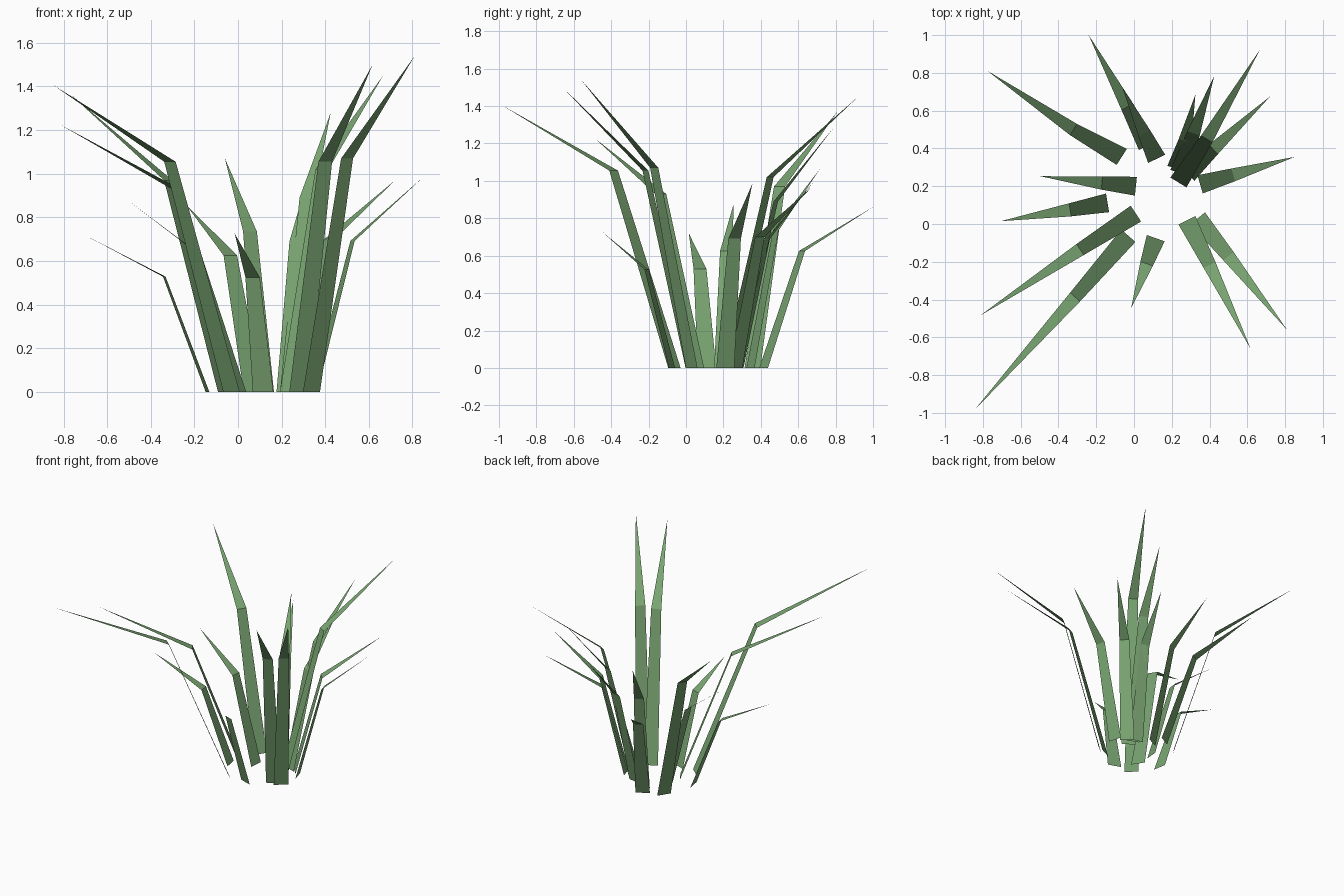
import bpy
from mathutils import Vector

cube = bpy.data.objects.get("Cube")
if cube:
    bpy.data.objects.remove(cube, do_unlink=True)

# One flat leaf green
green = bpy.data.materials.new("leaf_green")
green.use_nodes = True
color = (0.19, 0.37, 0.165, 1)
green.diffuse_color = color
bsdf = green.node_tree.nodes["Principled BSDF"]
bsdf.inputs["Base Color"].default_value = color
bsdf.inputs["Roughness"].default_value = 0.9

BASE_WIDTH, BEND_WIDTH = 0.1, 0.07


def blade(name, base, bend, tip):
    """Flat two-part blade: a tapering strip up to the bend, then a pointed tip."""
    base, bend, tip = Vector((*base, 0)), Vector(bend), Vector(tip)
    lean = tip - base
    side = Vector((lean.y, -lean.x, 0)).normalized()
    b, m = side * BASE_WIDTH / 2, side * BEND_WIDTH / 2
    mesh = bpy.data.meshes.new(name)
    mesh.from_pydata([base - b, base + b, bend + m, bend - m, tip], [],
                     [(0, 1, 2, 3), (3, 2, 4)])
    mesh.materials.append(green)
    obj = bpy.data.objects.new(name, mesh)
    bpy.context.collection.objects.link(obj)


# Base (x, y), bend and tip of each blade, grouped by side of the tuft
blades = {
    "back_right": [
        ((-.065, .355), (-.32, .5, .97), (-.775, .81), 1.37),
        ((.07, .415), (-.035, .62, .625), (-.24, 1.0), .86),
        ((.12, .345), (.055, .48, .735), (-.06, .72), 1.07),
    ],
    "back_left": [
        ((.225, .295), (.27, .44, .69), (.325, .685), 1.0),
        ((.24, .27), (.315, .48, .89), (.425, .785), 1.28),
        ((.235, .22), (.385, .45, 1.02), (.665, .92), 1.45),
        ((.285, .265), (.42, .395, .7), (.72, .675), .97),
    ],
    "left": [((.35, .21), (.525, .26, .692), (.85, .355), .985)],
    "front_left": [
        ((.337, .03), (.5, -.17, 1.07), (.81, -.56), 1.54),
        ((.28, .02), (.4, -.217, 1.055), (.617, -.66), 1.5),
    ],
    "front": [((.115, -.075), (.067, -.21, .525), (-.015, -.445), .725)],
    "front_right": [
        ((-.03, -.062), (-.312, -.387, 1.055), (-.845, -.985), 1.405),
        ((.01, .055), (-.285, -.135, .93), (-.815, -.485), 1.225),
    ],
    "right": [
        ((-.14, .112), (-.338, .075, .528), (-.705, .015), .72),
        ((.01, .2), (-.17, .217, .625), (-.495, .253), .87),
    ],
}
for side_name, group in blades.items():
    for i, (base, bend, tip, height) in enumerate(group, 1):
        blade(f"grass_blade_{side_name}_{i}", base, bend, (*tip, height))
